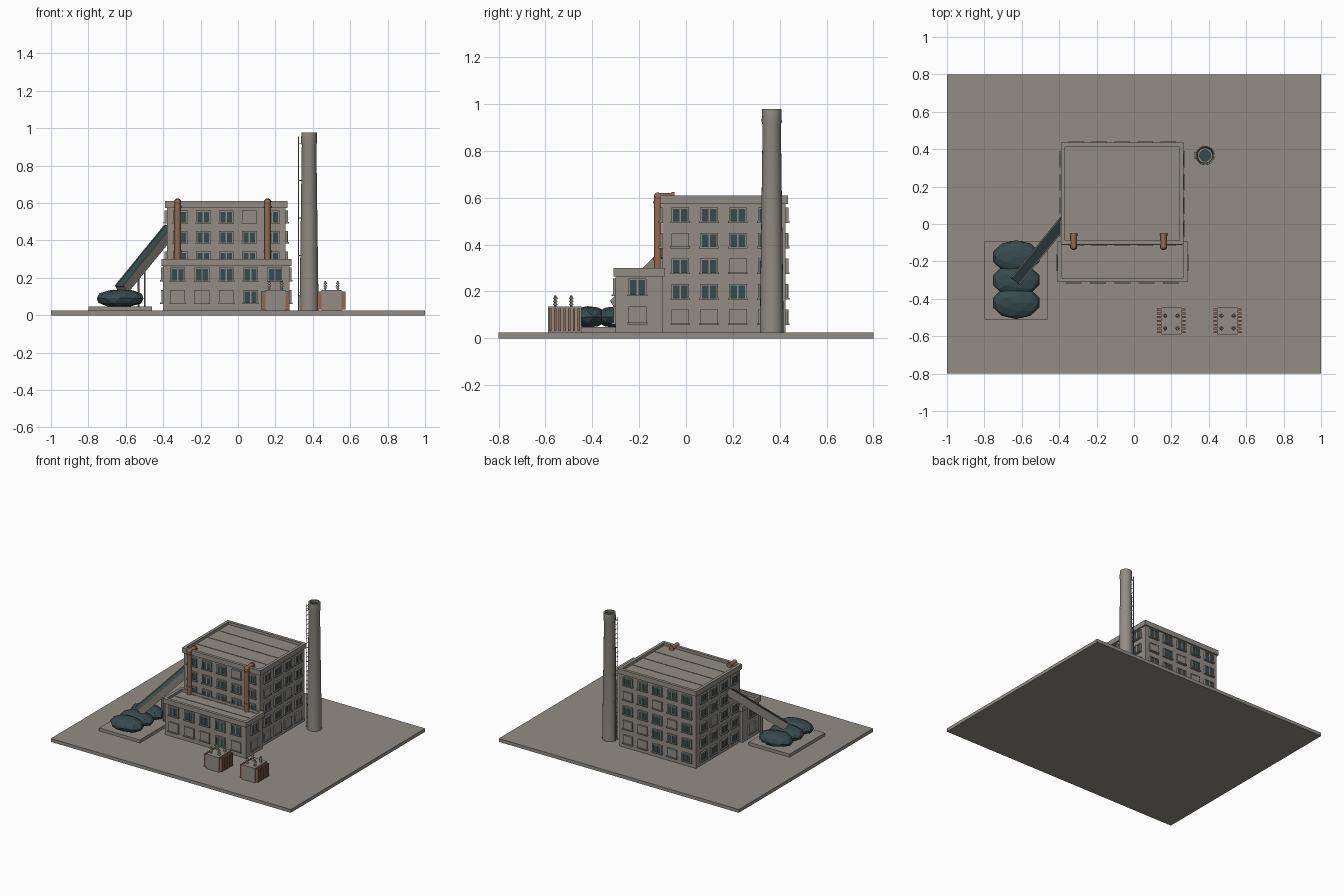
import bpy, bmesh, math, random
from mathutils import Matrix, Vector

if "Cube" in bpy.data.objects:
    bpy.data.objects.remove(bpy.data.objects["Cube"])

random.seed(4)


def material(name, rgb):
    m = bpy.data.materials.new(name)
    m.diffuse_color = (*rgb, 1)
    m.use_nodes = True
    m.node_tree.nodes["Principled BSDF"].inputs["Base Color"].default_value = m.diffuse_color
    return m


CONCRETE = material("concrete", (0.29, 0.27, 0.235))
DARK = material("dark_slate", (0.038, 0.07, 0.075))
RUST = material("rust", (0.30, 0.14, 0.09))


def finish(bm, name, mat, smooth=False):
    bmesh.ops.recalc_face_normals(bm, faces=bm.faces)
    me = bpy.data.meshes.new(name)
    bm.to_mesh(me)
    bm.free()
    me.materials.append(mat)
    ob = bpy.data.objects.new(name, me)
    bpy.context.collection.objects.link(ob)
    if smooth:
        bpy.ops.object.select_all(action='DESELECT')
        ob.select_set(True)
        bpy.context.view_layer.objects.active = ob
        bpy.ops.object.shade_smooth_by_angle(angle=math.radians(35))
    return ob


def box(bm, lo, hi, mat=Matrix()):
    lo, hi = Vector(lo), Vector(hi)
    size = hi - lo
    m = mat @ Matrix.Translation((lo + hi) / 2) @ Matrix.Diagonal((*size, 1))
    bmesh.ops.create_cube(bm, size=1, matrix=m)


def rod(bm, a, b, r, r2=None, n=12):
    a, b = Vector(a), Vector(b)
    rot = (b - a).to_track_quat('Z', 'Y').to_matrix().to_4x4()
    bmesh.ops.create_cone(bm, cap_ends=True, segments=n, radius1=r, radius2=r if r2 is None else r2,
                          depth=(b - a).length, matrix=Matrix.Translation((a + b) / 2) @ rot)


def lathe(bm, profile, centre, n=24):
    vs = [bm.verts.new((r, 0, z)) for r, z in profile]
    es = [bm.edges.new(p) for p in zip(vs, vs[1:])]
    bmesh.ops.spin(bm, geom=vs + es, cent=(0, 0, 0), axis=(0, 0, 1), angle=math.tau, steps=n)
    bmesh.ops.remove_doubles(bm, verts=bm.verts, dist=1e-5)
    bmesh.ops.translate(bm, verts=bm.verts, vec=centre)


# Ground slab
G = 0.025
bm = bmesh.new()
box(bm, (-1, -0.8, 0), (1, 0.8, G))
finish(bm, "ground_slab", CONCRETE)


# Blocks with overhanging parapet and roof seams
def block(name, x0, x1, y0, y1, top, seams):
    bm = bmesh.new()
    roof = top - 0.02
    box(bm, (x0, y0, G), (x1, y1, roof))
    o, t, z = 0.01, 0.022, top - 0.037
    box(bm, (x0 - o, y0 - o, z), (x1 + o, y0 - o + t, top))
    box(bm, (x0 - o, y1 + o - t, z), (x1 + o, y1 + o, top))
    box(bm, (x0 - o, y0 - o + t, z), (x0 - o + t, y1 + o - t, top))
    box(bm, (x1 + o - t, y0 - o + t, z), (x1 + o, y1 + o - t, top))
    for i in range(seams):
        y = y0 + (y1 - y0) * (i + 1) / (seams + 1)
        box(bm, (x0 + t, y - 0.003, roof - 0.002), (x1 - t, y + 0.003, roof + 0.003))
    finish(bm, name, CONCRETE)


block("boiler_house", -0.38, 0.255, -0.1, 0.425, 0.61, 3)
block("turbine_hall", -0.4, 0.275, -0.3, -0.1, 0.30, 1)

# Windows: local x along the wall, -y outward
frames, glass = bmesh.new(), bmesh.new()


def window(pos, angle, blank, w=0.076, h=0.062):
    m = Matrix.Translation(pos) @ Matrix.Rotation(angle, 4, 'Z')
    a, b, f, d = w / 2, h / 2, 0.007, 0.012
    box(frames, (-a - 0.004, -0.017, -b - 0.005), (a + 0.004, 0.002, -b + 0.003), m)
    box(frames, (-a, -d, b - f), (a, 0.002, b), m)
    if blank:
        box(frames, (-a, -0.010, -b), (a, 0.002, b - f), m)
        return
    for x in (-a, -f / 2, a - f):
        box(frames, (x, -d, -b), (x + f, 0.002, b - f), m)
    box(frames, (-a + f, -0.006, -b + 0.002), (a - f, 0.002, b - f), m)
    box(glass, (-a + f, -0.008, -b + 0.003), (a - f, -0.005, b - f), m)


ROWS = [0.092 + 0.109 * i for i in range(5)]
for r, z in enumerate(ROWS):
    for c in range(5):
        x = -0.0625 + (c - 2) * 0.123
        if r >= 2:
            window((x, -0.1, z), 0, (r, c) == (4, 3))
        window((x, 0.425, z), math.pi, random.random() < 0.22)
    for c in range(4):
        y = 0.16 + (c - 1.5) * 0.123
        window((0.255, y, z), math.pi / 2, r == 0 or (r, c) in ((3, 0), (2, 2)))
        if not (c == 0 and r == 3):
            window((-0.38, y, z), -math.pi / 2, random.random() < 0.2)
for r, z in enumerate((0.1, 0.22)):
    for c in range(5):
        window((-0.0625 + (c - 2) * 0.13, -0.3, z), 0, r == 0 and c != 3, 0.078, 0.07)
    for x, ang in ((0.275, math.pi / 2), (-0.4, -math.pi / 2)):
        window((x, -0.207, z), ang, r == 0, 0.078, 0.07)
finish(frames, "window_frames", CONCRETE)
finish(glass, "window_panes", DARK)

# Chimney with dark flue and ladder on the left
CX, CY = 0.38, 0.366
bm = bmesh.new()
lathe(bm, [(0, G), (0.051, G), (0.039, 0.91), (0.043, 0.925), (0.041, 0.978), (0.03, 0.978), (0.03, 0.93)],
      (CX, CY, 0))
finish(bm, "chimney", CONCRETE, True)
bm = bmesh.new()
rod(bm, (CX, CY, 0.94), (CX, CY, 0.965), 0.0305, n=24)
finish(bm, "chimney_flue", DARK)
bm = bmesh.new()
LX = 0.323
for s in (-0.014, 0.014):
    rod(bm, (LX, CY + s, G), (LX, CY + s, 0.955), 0.0022, n=6)
    for i in range(5):
        z = 0.12 + i * 0.2
        rod(bm, (LX, CY + s, z), (CX - 0.035, CY + s, z), 0.002, n=6)
for i in range(26):
    z = 0.06 + i * 0.035
    rod(bm, (LX, CY - 0.014, z), (LX, CY + 0.014, z), 0.0018, n=6)
finish(bm, "chimney_ladder", CONCRETE)

# Rust flue pipes bending over the parapet
bm = bmesh.new()
for x in (-0.323, 0.158):
    y, z = -0.12, 0.605
    rod(bm, (x, y, 0.27), (x, y, z), 0.016)
    rod(bm, (x, y, z), (x, -0.052, z), 0.016)
    bmesh.ops.create_uvsphere(bm, u_segments=12, v_segments=8, radius=0.0175,
                              matrix=Matrix.Translation((x, y, z)))
    for h in (0.34, 0.58):
        rod(bm, (x, y, h - 0.005), (x, y, h + 0.005), 0.02)
    rod(bm, (x, -0.062, z), (x, -0.05, z), 0.02)
finish(bm, "flue_pipes", RUST, True)

# Coal pad and heaps
bm = bmesh.new()
box(bm, (-0.8, -0.51, G), (-0.46, -0.09, 0.048))
finish(bm, "coal_pad", CONCRETE)
bm = bmesh.new()
for y in (-0.175, -0.3, -0.42):
    m = Matrix.Translation((-0.63, y, 0.09)) @ Matrix.Diagonal((0.13, 0.088, 0.048, 1))
    new = bmesh.ops.create_icosphere(bm, subdivisions=2, radius=1, matrix=m)['verts']
    for v in new:
        v.co.z = max(v.co.z + random.uniform(-0.003, 0.003), 0.047)
finish(bm, "coal_heaps", DARK)

# Inclined conveyor: local x runs up the slope, local z = 0 is the top edge
a, b = Vector((-0.635, -0.305, 0.16)), Vector((-0.37, 0.02, 0.485))
d = (b - a).normalized()
side = Vector((0, 0, 1)).cross(d).normalized()
up = d.cross(side)
M = Matrix((d, side, up)).transposed().to_4x4()
M.translation = a
L = (b - a).length
bm = bmesh.new()
box(bm, (0, -0.03, -0.055), (L, 0.03, -0.012), M)
for s in (-1, 1):
    lo, hi = sorted((s * 0.024, s * 0.03))
    box(bm, (0, lo, -0.014), (L, hi, 0), M)
finish(bm, "conveyor_trough", CONCRETE)
bm = bmesh.new()
box(bm, (-0.004, -0.024, -0.013), (L, 0.024, -0.004), M)
finish(bm, "conveyor_belt", DARK)
bm = bmesh.new()
for s in (-0.022, 0.022):
    p = M @ Vector((0.2, s, -0.05))
    rod(bm, (p.x, p.y, G), p, 0.005, n=8)
finish(bm, "conveyor_posts", CONCRETE)

# Transformers with cooling fins and insulators
for i, x in enumerate((0.2, 0.5)):
    y0, y1 = -0.59, -0.447
    bm = bmesh.new()
    box(bm, (x - 0.053, y0, G), (x + 0.053, y1, 0.135))
    finish(bm, f"transformer_body_{i + 1}", CONCRETE)
    bm = bmesh.new()
    for k in range(7):
        y = y0 + 0.011 + k * 0.0202
        for s in (-1, 1):
            lo, hi = sorted((s * 0.052, s * 0.076))
            box(bm, (x + lo, y - 0.005, 0.032), (x + hi, y + 0.005, 0.128))
    finish(bm, f"transformer_fins_{i + 1}", RUST)
    bm = bmesh.new()
    for dx in (-0.033, 0.033):
        for y in (-0.558, -0.49):
            rod(bm, (x + dx, y, 0.13), (x + dx, y, 0.183), 0.005, n=10)
            for z in (0.145, 0.158, 0.171):
                rod(bm, (x + dx, y, z - 0.003), (x + dx, y, z + 0.003), 0.011, 0.008, n=10)
    finish(bm, f"transformer_insulators_{i + 1}", CONCRETE)
